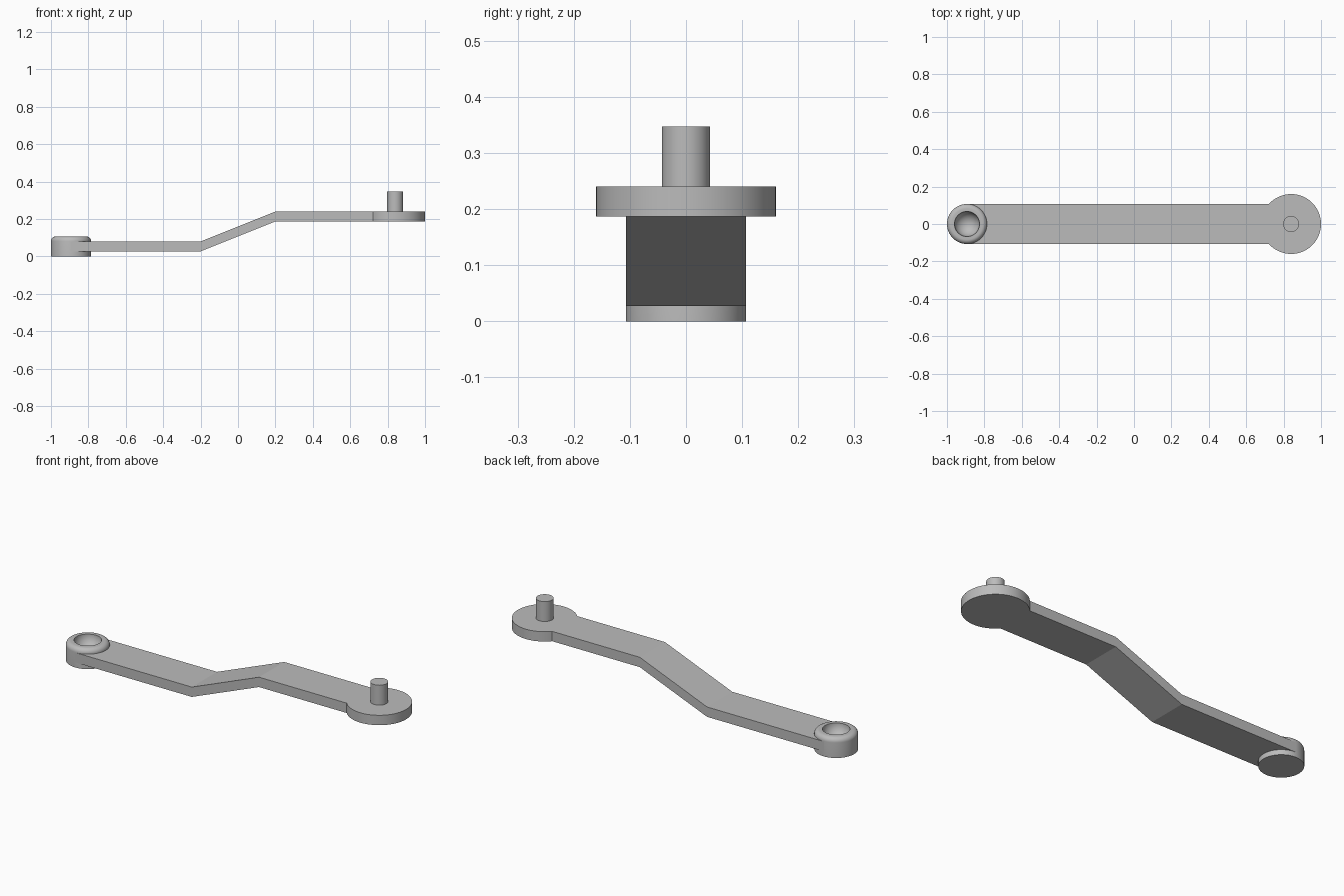
import bpy, bmesh
from math import sin, cos, pi, sqrt, radians

cube = bpy.data.objects.get("Cube")
if cube:
    bpy.data.objects.remove(cube, do_unlink=True)

GREY = (0.5, 0.5, 0.5, 1)
metal = bpy.data.materials.new("plain grey")
metal.use_nodes = True
metal.diffuse_color = GREY
metal.node_tree.nodes["Principled BSDF"].inputs["Base Color"].default_value = GREY

BOSS_X, BOSS_R, BOSS_TOP = -0.893, 0.107, 0.107
DISC_X, DISC_R = 0.84, 0.16
LOW, HIGH, THICK = 0.027, 0.187, 0.053
SEGMENTS = 64


def finish(name, bm):
    bmesh.ops.recalc_face_normals(bm, faces=bm.faces)
    mesh = bpy.data.meshes.new(name)
    bm.to_mesh(mesh)
    bm.free()
    mesh.materials.append(metal)
    obj = bpy.data.objects.new(name, mesh)
    bpy.context.collection.objects.link(obj)
    bpy.ops.object.select_all(action='DESELECT')
    obj.select_set(True)
    bpy.context.view_layer.objects.active = obj
    bpy.ops.object.shade_smooth_by_angle(angle=radians(30))


def lathe(name, x, profile):
    """Spin a radius/height profile around a vertical axis at x."""
    bm = bmesh.new()
    verts = [bm.verts.new((x + r, 0, z)) for r, z in profile]
    edges = [bm.edges.new(pair) for pair in zip(verts, verts[1:])]
    bmesh.ops.spin(bm, geom=verts + edges, cent=(x, 0, 0), axis=(0, 0, 1),
                   angle=2 * pi, steps=SEGMENTS)
    bmesh.ops.remove_doubles(bm, verts=bm.verts, dist=0.0001)
    finish(name, bm)


def cylinder(name, x, r, bottom, top):
    lathe(name, x, [(0, bottom), (r, bottom), (r, top), (0, top)])


# Socket boss with a rounded rim and a hemispherical cup
fillet, cup = 0.025, 0.067
rim = [(BOSS_R - fillet + fillet * cos(a), BOSS_TOP - fillet + fillet * sin(a))
       for a in (pi / 2 * i / 8 for i in range(9))]
bowl = [(cup * cos(a), BOSS_TOP - cup * sin(a))
        for a in (pi / 2 * i / 16 for i in range(17))]
lathe("socket_boss", BOSS_X, [(0, 0), (BOSS_R, 0)] + rim + bowl)

# Round end plate and its upright pin
cylinder("end_disc", DISC_X, DISC_R, HIGH, HIGH + THICK)
cylinder("pin", DISC_X, 0.043, HIGH + THICK, 0.347)

# Cranked arm, with ends hollowed to meet the boss and the disc
bm = bmesh.new()
rows = []
for i in range(25):
    y = BOSS_R * sin(pi * (i / 24 - 0.5))
    start = BOSS_X + sqrt(max(0, BOSS_R ** 2 - y * y)) - 0.003
    end = DISC_X - sqrt(DISC_R ** 2 - y * y) + 0.003
    path = [(start, LOW), (-0.2, LOW), (0.2, HIGH), (end, HIGH)]
    loop = path + [(x, z + THICK) for x, z in reversed(path)]
    rows.append([bm.verts.new((x, y, z)) for x, z in loop])
for a, b in zip(rows, rows[1:]):
    for j in range(8):
        k = (j + 1) % 8
        bm.faces.new((a[j], a[k], b[k], b[j]))
for row in (rows[0], rows[-1]):
    for j in range(3):
        bm.faces.new((row[j], row[j + 1], row[6 - j], row[7 - j]))
finish("cranked_arm", bm)
# Keep the shallow bends crisp
arm = bpy.data.objects["cranked_arm"]
for poly in arm.data.polygons:
    poly.use_smooth = False
